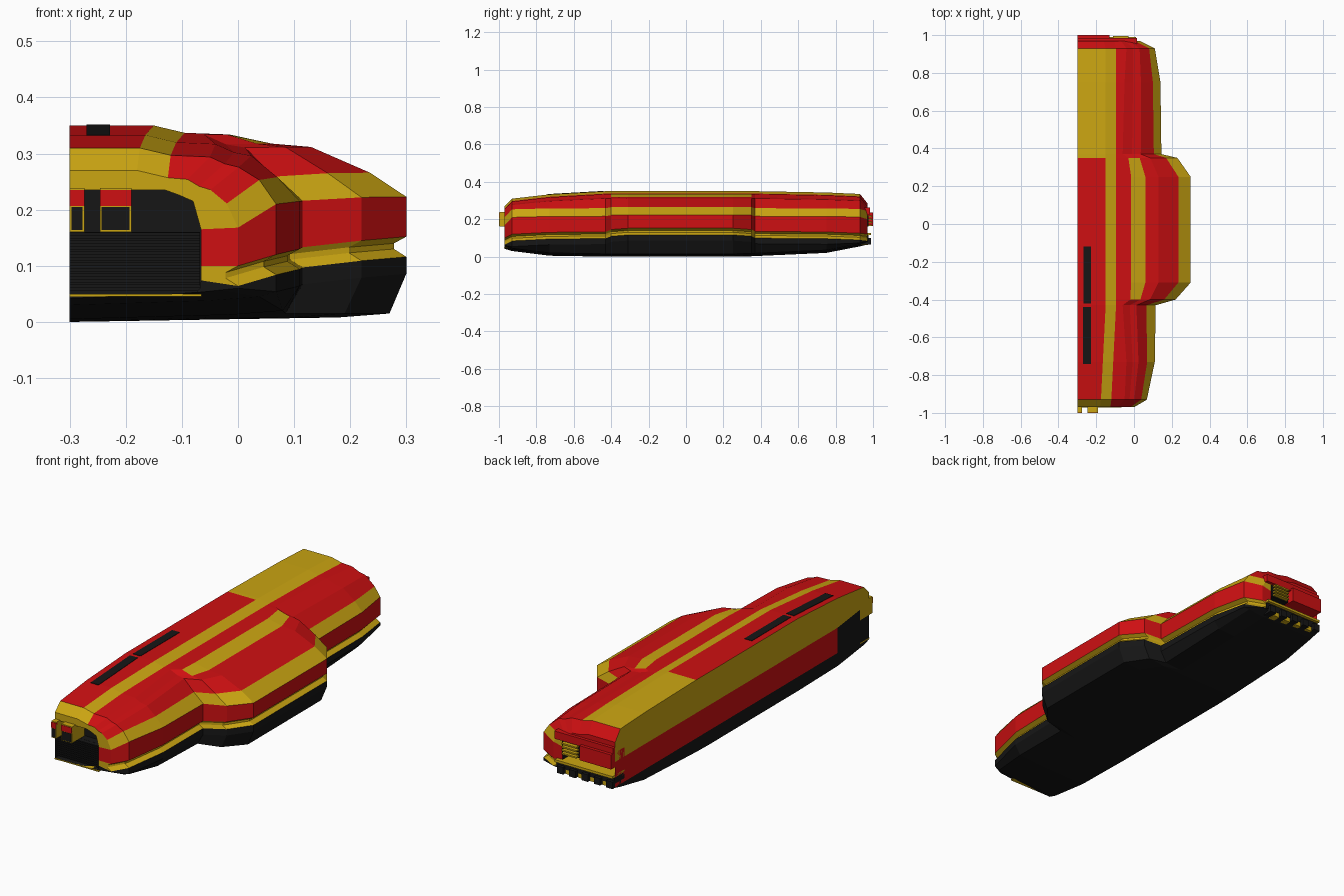
import bpy, math

def material(name, col):
    m = bpy.data.materials.new(name)
    m.diffuse_color = (*col, 1)
    return m

RED = material("red_paint", (0.62, 0.005, 0.006))
GOLD = material("yellow_paint", (0.60, 0.38, 0.006))
BLACK = material("black_metal", (0.008, 0.008, 0.008))
MATS = [RED, GOLD, BLACK]
R, Y, K = 0, 1, 2

def mesh_object(name, verts, faces, cols):
    me = bpy.data.meshes.new(name)
    me.from_pydata(verts, [], faces)
    for m in MATS:
        me.materials.append(m)
    for p, c in zip(me.polygons, cols):
        p.material_index = c
    ob = bpy.data.objects.new(name, me)
    bpy.context.collection.objects.link(ob)
    return ob

def box(name, x0, x1, y0, y1, z0, z1, col, dz=0):
    # dz tilts the box: how far its back end is raised
    v = [(x, y, z + (dz if y == y1 else 0)) for x in (x0, x1) for y in (y0, y1) for z in (z0, z1)]
    f = [(0, 1, 3, 2), (4, 6, 7, 5), (0, 4, 5, 1), (2, 3, 7, 6), (0, 2, 6, 4), (1, 5, 7, 3)]
    return mesh_object(name, v, f, [col] * 6)

CUT = -0.3
# stations: y, half width, roof z, roof edge x, ridge x, shoulder inset, side top z, side low z, keel z
ST = [
    (-0.97, 0.00, 0.27, -0.18, -0.09, 0.02, 0.168, 0.10, 0.042),
    (-0.93, 0.068, 0.31, -0.175, -0.05, 0.03, 0.21, 0.12, 0.03),
    (-0.73, 0.11, 0.333, -0.165, -0.04, 0.04, 0.215, 0.13, 0.005),
    (-0.43, 0.115, 0.35, -0.15, -0.06, 0.05, 0.216, 0.133, 0.0),
    (-0.40, 0.22, 0.35, -0.15, -0.02, 0.06, 0.222, 0.145, 0.0),
    (-0.31, 0.30, 0.35, -0.15, -0.015, 0.065, 0.223, 0.152, 0.0),
    (0.25, 0.30, 0.35, -0.15, -0.015, 0.065, 0.223, 0.152, 0.0),
    (0.35, 0.23, 0.35, -0.15, -0.03, 0.06, 0.222, 0.145, 0.002),
    (0.37, 0.145, 0.35, -0.15, -0.06, 0.04, 0.216, 0.135, 0.003),
    (0.75, 0.14, 0.343, -0.15, -0.05, 0.04, 0.215, 0.132, 0.02),
    (0.93, 0.11, 0.335, -0.15, -0.04, 0.03, 0.212, 0.125, 0.055),
    (0.97, 0.03, 0.285, -0.16, -0.07, 0.03, 0.20, 0.12, 0.065),
]

def section(y, w, zt, x1, x3, inset, z7, z8, zb):
    x6, z6, z3 = w - inset, z7 + 0.043, zt - 0.016
    x4, x5 = x3 + 0.3 * (x6 - x3), x3 + 0.58 * (x6 - x3)
    z5 = z6 + 0.85 * (z3 - z6) - 0.012
    z4 = z5 + 0.006
    pts = [(CUT, zt), (x1, zt), (x1 + 0.055, zt - 0.013), (x3, z3), (x4, z4), (x5, z5),
           (x6, z6), (w, z7), (w, z8), (w - 0.022, z8 - 0.012), (w - 0.022, z8 - 0.022),
           (w, z8 - 0.036), (w, max(z8 - 0.066, zb + 0.018)), (w - 0.03, zb + 0.015),
           (w - 0.12, zb + 0.008), (CUT, zb)]
    return [(x, y, z) for x, z in pts]

# nose and tail openings continue the loft inwards
nose = [(CUT, .235), (-.2, .235), (-.17, .235), (-.15, .235), (-.13, .235), (-.105, .226),
        (-.08, .215), (-.066, .165), (-.066, .1), (-.066, .09), (-.066, .085), (-.066, .074),
        (-.068, .06), (-.075, .052), (-.1, .05), (CUT, .05)]
body = [section(*s) for s in ST]
tail = [(CUT + (x - CUT) * 0.85, 0.15 + (z - 0.15) * 0.78) for x, _, z in body[-1]]
rings = ([[(x, -0.90, z) for x, z in nose], [(x, -0.97, z) for x, z in nose]] + body +
         [[(x, 0.97, z) for x, z in tail], [(x, 0.90, z) for x, z in tail]])

base = [R, Y, R, R, R, R, Y, R, Y, Y, Y, K, K, K, K]
verts, faces, cols = [p for r in rings for p in r], [], []
last = len(rings) - 2
for i in range(len(rings) - 1):
    for j in range(15):
        a = i * 16 + j
        faces.append((a, a + 1, a + 17, a + 16))
        c = base[j]
        ym = rings[i][0][1]
        if i in (0, last):
            c = K
        elif i == 1:
            c = R if j == 7 else (Y if j < 11 else K)
        elif i == 2:
            c = Y if j < 2 else c
        elif i == last - 1 or ym > 0.9:
            c = R if j < 6 else c
        elif ym > 0.34:
            c = Y if j < 2 else c
        elif j == 3 and ym > -0.42:
            c = Y
        cols.append(c)
# back walls of the two recesses
n = len(verts)
faces += [tuple(range(15, -1, -1))[::-1], tuple(range(n - 1, n - 17, -1))]
cols += [K, K]
mesh_object("hull", verts, faces, cols)

# flat inner side in three colour bands
v, f, c = [], [], []
for s in ST:
    split = 0.215 if s[0] < -0.75 else 0.19
    v += [(CUT, s[0], z) for z in (s[2], split, 0.068, s[8])]
for i in range(len(ST) - 1):
    for j, col in enumerate((Y, K if i < 2 else R, K)):
        a = i * 4 + j
        f.append((a, a + 1, a + 5, a + 4))
        c.append(col)
side = mesh_object("inner_side", v, f, c)
side.data.flip_normals() if side.data.polygons[0].normal.x > 0 else None

# roof slots
box("roof_slot_front", -.27, -.228, -.74, -.44, .325, .3345, K, dz=.017)
box("roof_slot_rear", -.268, -.228, -.42, -.12, .345, .352, K)

# nose grille ribs and lip
for i in range(11):
    z = 0.056 + i * 0.0098
    box("grille_rib", CUT, -.068, -.955, -.89, z, z + .0055, K)
box("grille_backing", CUT, -.068, -.935, -.89, .05, .16, K)
box("nose_lip", CUT, -.065, -.972, -.90, .045, .05, Y)

# nose brackets with red caps and dark windows
for x0, x1 in ((CUT, -.274), (-.246, -.19)):
    box("bracket", x0, x1, -.998, -.90, .16, .239, Y)
    box("bracket_window", x0 + .003, x1 - .003, -.9995, -.99, .164, .205, K)
    box("bracket_cap", x0, x1, -1, -.985, .207, .235, R)

# tail block, ledges and teeth
box("tail_eave", CUT, .015, .93, .985, .225, .262, R)
box("tail_block", CUT, -.13, .90, 1, .165, .235, R)
box("tail_vent_panel", -.12, -.02, .90, .975, .16, .22, K)
for i in range(4):
    z = .165 + i * .016
    box("tail_vent_bar", -.11, -.03, .90, .995, z, z + .007, Y)
box("tail_ledge", CUT, .01, .90, .99, .115, .127, Y)
box("tail_sill", CUT, .01, .90, .975, .085, .115, K)
for i in range(5):
    x = CUT + i * .066
    box("tail_tooth", x, x + .034, .92, .99, .066, .10, K)
    if i < 4:
        box("tooth_gap", x + .034, x + .066, .93, .972, .063, .085, Y)
